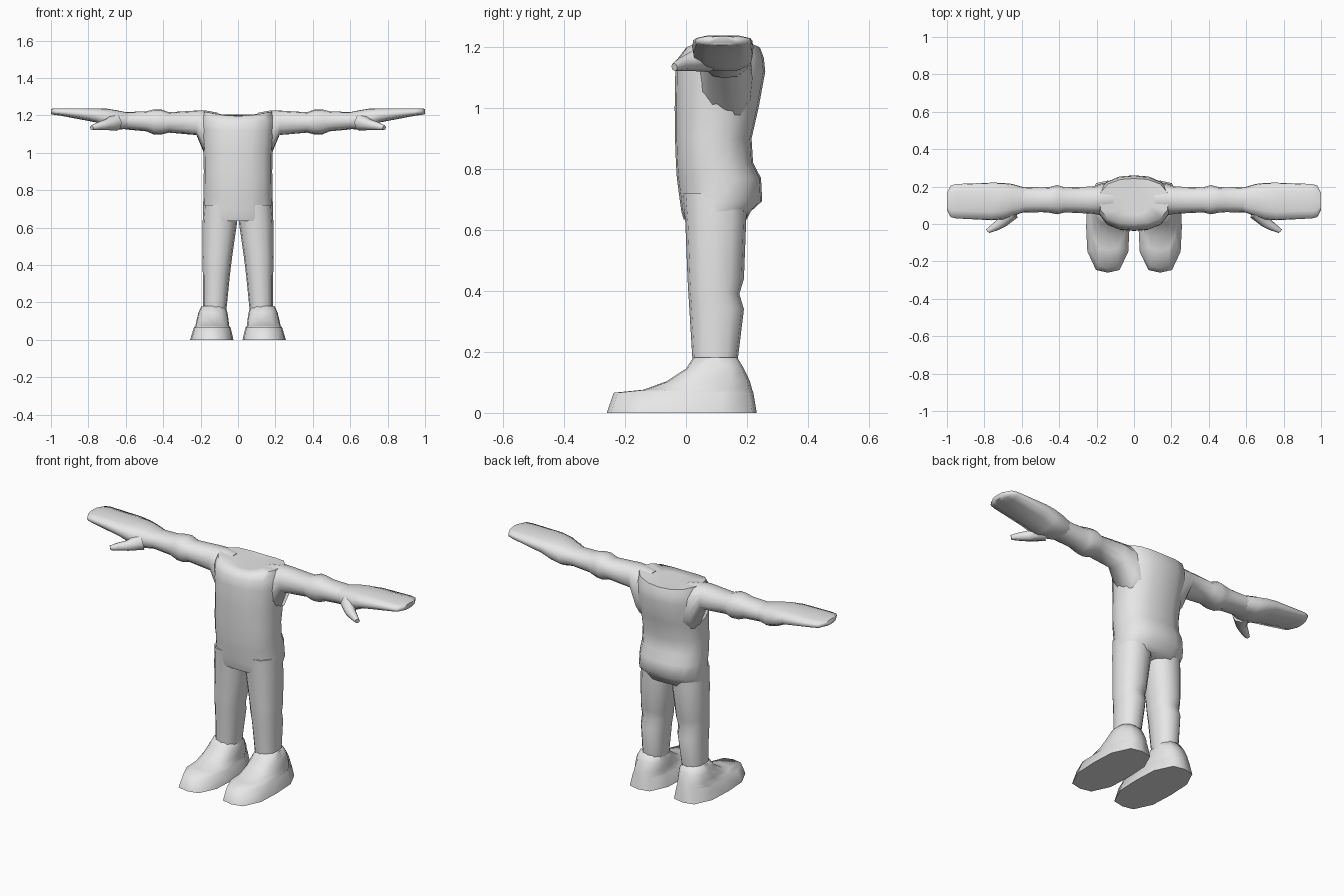
import bpy, bmesh, math
from mathutils import Vector

grey = bpy.data.materials.new("light grey")
grey.diffuse_color = (0.8, 0.8, 0.8, 1)


def oval(n, power):
    """Unit superellipse, power 2 is round and higher is boxier."""
    pts = []
    for i in range(n):
        a = 2 * math.pi * i / n
        c, s = math.cos(a), math.sin(a)
        r = (abs(c) ** power + abs(s) ** power) ** (-1 / power)
        pts.append((c * r, s * r))
    return pts


def loft(name, rings, mirror=True, angle=65):
    """Skin a list of point rings, cap both ends, mirror across x."""
    bm = bmesh.new()
    loops = [[bm.verts.new(p) for p in ring] for ring in rings]
    n = len(loops[0])
    for a, b in zip(loops, loops[1:]):
        for i in range(n):
            j = (i + 1) % n
            bm.faces.new((a[i], a[j], b[j], b[i]))
    bm.faces.new(loops[0][::-1])
    bm.faces.new(loops[-1])
    bmesh.ops.recalc_face_normals(bm, faces=bm.faces)
    me = bpy.data.meshes.new(name)
    bm.to_mesh(me)
    bm.free()
    me.materials.append(grey)
    ob = bpy.data.objects.new(name, me)
    bpy.context.collection.objects.link(ob)
    bpy.ops.object.select_all(action='DESELECT')
    ob.select_set(True)
    bpy.context.view_layer.objects.active = ob
    bpy.ops.object.shade_smooth_by_angle(angle=math.radians(angle))
    if mirror:
        ob.modifiers.new("mirror", 'MIRROR')
    return ob


def ring_z(z, x0, x1, y0, y1, n=12, power=2.5, sag=0):
    """Horizontal ring; sag lifts its left and right sides."""
    return [((x0 + x1) / 2 + u * (x1 - x0) / 2, (y0 + y1) / 2 + v * (y1 - y0) / 2,
             z + sag * u * u) for u, v in oval(n, power)]


def ring_x(x, y0, y1, z0, z1, n=12, power=2.5):
    """Ring across the arm."""
    return [(x, (y0 + y1) / 2 + u * (y1 - y0) / 2, (z0 + z1) / 2 + v * (z1 - z0) / 2)
            for u, v in oval(n, power)]


# Torso: z, half width, front y, back y, side lift
torso = [(0.635, 0.183, -0.008, 0.200, 0), (0.66, 0.187, -0.015, 0.212, 0),
         (0.695, 0.187, -0.02, 0.250, 0), (0.77, 0.185, -0.03, 0.246, 0),
         (0.82, 0.184, -0.033, 0.220, 0), (0.90, 0.183, -0.036, 0.215, 0),
         (1.00, 0.184, -0.037, 0.238, 0), (1.12, 0.195, -0.035, 0.260, 0),
         (1.165, 0.197, -0.025, 0.255, 0.01), (1.197, 0.185, 0.0, 0.243, 0.025),
         (1.195, 0.09, 0.05, 0.20, 0.012)]
loft("torso", [ring_z(z, -w, w, f, b, 16, 2.5, s) for z, w, f, b, s in torso], False)

# Legs with a knee crease at the back
legs = [(0.72, 0.0, 0.183, -0.01, 0.20), (0.62, 0.006, 0.190, -0.002, 0.197),
        (0.44, 0.032, 0.190, 0.005, 0.190), (0.39, 0.038, 0.189, 0.008, 0.175),
        (0.34, 0.044, 0.188, 0.011, 0.190), (0.16, 0.062, 0.186, 0.022, 0.168)]
loft("leg", [ring_z(*r) for r in legs])

# Shoes: wide sole, low toe, rising to the ankle
shoes = [(0.0, 0.024, 0.256, -0.26, 0.232), (0.066, 0.040, 0.236, -0.237, 0.221),
         (0.076, 0.048, 0.228, -0.14, 0.217), (0.103, 0.050, 0.222, -0.065, 0.210),
         (0.145, 0.056, 0.212, 0.0, 0.190), (0.182, 0.070, 0.195, 0.024, 0.168)]
loft("shoe", [ring_z(*r, power=3) for r in shoes])

# Arms, flaring into the shoulder, with an elbow bump
arms = [(0.11, 0.04, 0.222, 0.95, 1.215), (0.17, 0.045, 0.218, 0.97, 1.226),
        (0.222, 0.055, 0.200, 1.095, 1.226), (0.37, 0.062, 0.196, 1.108, 1.217),
        (0.41, 0.052, 0.208, 1.098, 1.232), (0.45, 0.060, 0.198, 1.098, 1.232),
        (0.49, 0.063, 0.196, 1.115, 1.222), (0.60, 0.062, 0.198, 1.125, 1.218),
        (0.64, 0.058, 0.200, 1.135, 1.222)]
loft("arm", [ring_x(*r) for r in arms])

# Flat mitten hands
hands = [(0.585, 0.065, 0.195, 1.130, 1.215), (0.65, 0.042, 0.214, 1.122, 1.228),
         (0.70, 0.025, 0.220, 1.135, 1.236), (0.76, 0.020, 0.221, 1.163, 1.238),
         (0.95, 0.030, 0.214, 1.199, 1.238), (0.98, 0.037, 0.205, 1.203, 1.237),
         (1.0, 0.075, 0.165, 1.207, 1.235)]
loft("hand", [ring_x(*r, power=3.5) for r in hands])

# Thumbs: tapered tube pointing forward and outward
along = Vector((0.7, -0.65, -0.2)).normalized()
side = along.cross(Vector((0, 0, 1))).normalized()
up = side.cross(along)
thumb = [((0.655, 0.07, 1.165), 0.048), ((0.705, 0.008, 1.150), 0.029),
         ((0.745, -0.018, 1.143), 0.022), ((0.782, -0.038, 1.134), 0.013)]
loft("thumb", [[Vector(c) + r * (u * side + v * up) for u, v in oval(8, 2)] for c, r in thumb])
